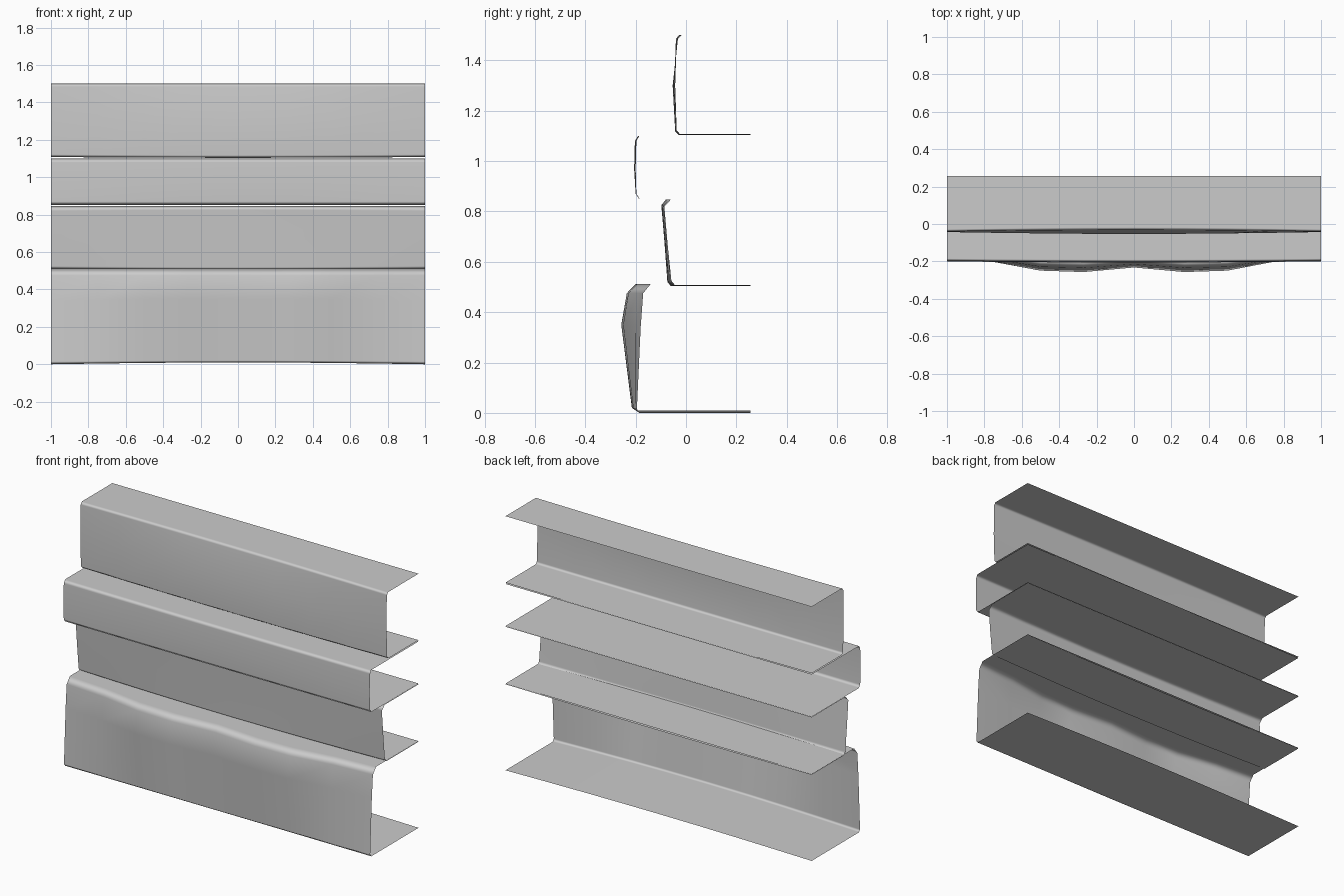
import bpy
import bmesh

cube = bpy.data.objects.get("Cube")
if cube:
    bpy.data.objects.remove(cube, do_unlink=True)

GREY = (0.6, 0.6, 0.6, 1.0)
metal = bpy.data.materials.new("plain_grey")
metal.use_nodes = True
metal.diffuse_color = GREY
metal.node_tree.nodes["Principled BSDF"].inputs["Base Color"].default_value = GREY

BACK = 0.256
STATIONS = [0, 0.27, 0.5, 0.75, 1]
ARCH = [1, 0.92, 0.72, 0.4, 0]        # one gentle bow, centre to end
HUMPS = [0.68, 1, 0.9, 0.28, 0]       # two swellings either side of the centre


def channel(name, end, middle, weights):
    """Open C-shaped sheet; (y, z) profile blends from the ends to the middle."""
    xs = [(-x, w) for x, w in zip(STATIONS, weights)][:0:-1]
    xs += list(zip(STATIONS, weights))
    bm = bmesh.new()
    rows = []
    for x, w in xs:
        row = []
        for i, ((y0, z0), (y1, z1)) in enumerate(zip(end, middle)):
            # the lower bends follow the gentle bow whatever the face does
            t = ARCH[STATIONS.index(abs(x))] if i < 2 else w
            row.append((x, y0 + (y1 - y0) * t, z0 + (z1 - z0) * t))
        row.insert(0, (x, BACK, row[0][2]))
        row.append((x, BACK, end[-1][1]))
        rows.append([bm.verts.new(p) for p in row])
    for a, b in zip(rows, rows[1:]):
        for i in range(len(a) - 1):
            bm.faces.new((a[i], b[i], b[i + 1], a[i + 1]))
    for f in bm.faces:
        f.smooth = True
    mesh = bpy.data.meshes.new(name)
    bm.to_mesh(mesh)
    bm.free()
    mesh.materials.append(metal)
    obj = bpy.data.objects.new(name, mesh)
    bpy.context.collection.objects.link(obj)
    # keeps the broad faces flat and the narrow bends soft
    obj.modifiers.new("flat_faces", "WEIGHTED_NORMAL").weight = 100


# Swollen bottom drawer front
channel("bottom_panel",
        [(-0.185, 0.0), (-0.195, 0.015), (-0.18, 0.34), (-0.17, 0.475), (-0.14, 0.512)],
        [(-0.2, 0.01), (-0.215, 0.02), (-0.257, 0.35), (-0.235, 0.475), (-0.2, 0.512)],
        HUMPS)

# Leaning recessed panel
channel("lower_middle_panel",
        [(-0.045, 0.508), (-0.058, 0.525), (-0.073, 0.67), (-0.086, 0.82), (-0.06, 0.847)],
        [(-0.06, 0.503), (-0.074, 0.52), (-0.085, 0.67), (-0.098, 0.825), (-0.08, 0.847)],
        ARCH)

# Narrow projecting panel
channel("upper_middle_panel",
        [(-0.185, 0.852), (-0.197, 0.87), (-0.2, 0.97), (-0.197, 1.08), (-0.185, 1.1)],
        [(-0.188, 0.852), (-0.2, 0.87), (-0.206, 0.97), (-0.203, 1.08), (-0.19, 1.1)],
        ARCH)

# Tall recessed top panel
channel("top_panel",
        [(-0.025, 1.108), (-0.037, 1.122), (-0.043, 1.3), (-0.04, 1.485), (-0.028, 1.5)],
        [(-0.03, 1.104), (-0.043, 1.118), (-0.053, 1.3), (-0.032, 1.485), (-0.018, 1.5)],
        ARCH)
